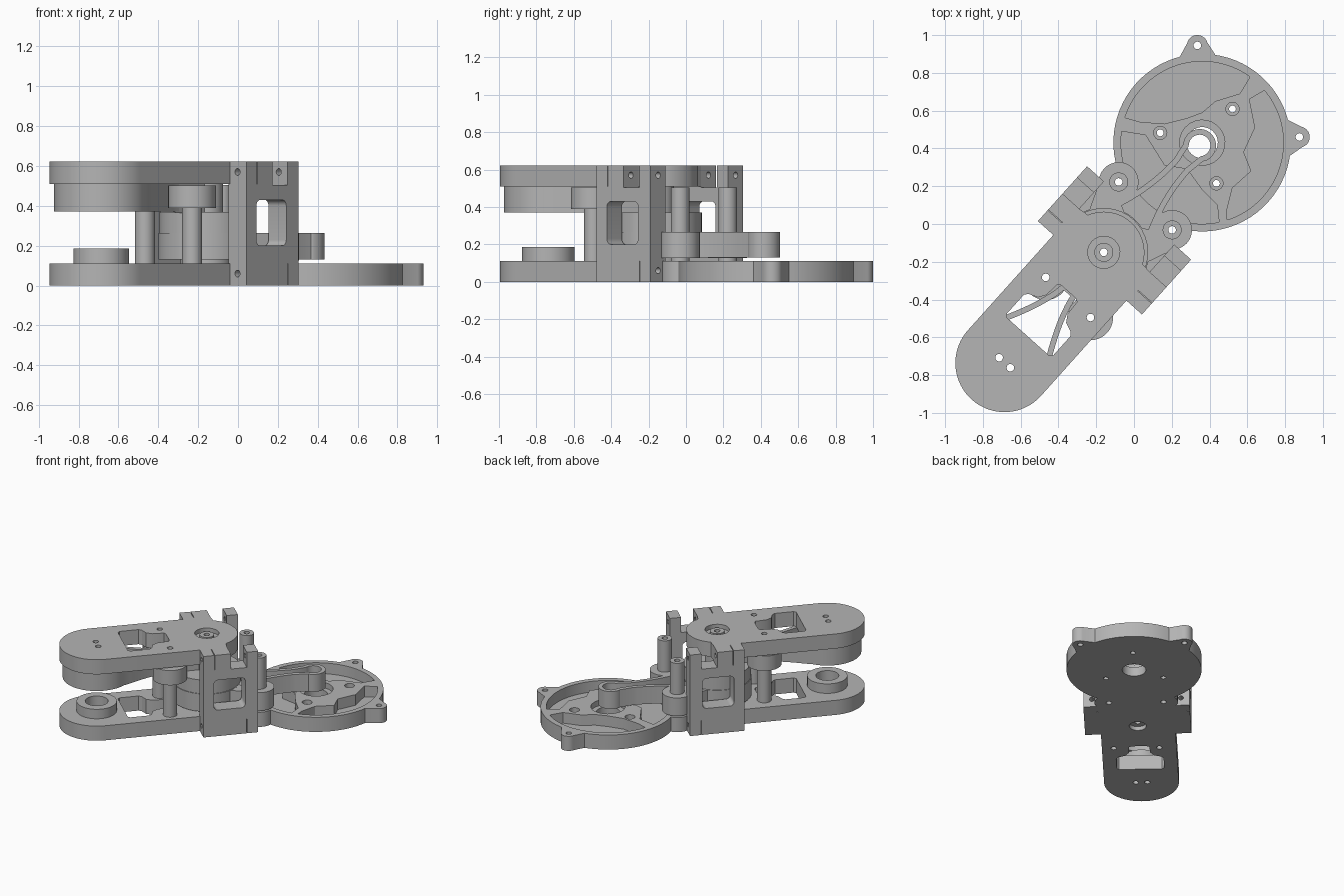
import bpy, bmesh
from math import sin, cos, radians
from mathutils import Matrix, Vector

cube = bpy.data.objects.get("Cube")
if cube:
    bpy.data.objects.remove(cube, do_unlink=True)

grey = bpy.data.materials.new("machined grey")
grey.use_nodes = True
tone = (0.46, 0.46, 0.46, 1)
grey.diffuse_color = tone
grey.node_tree.nodes["Principled BSDF"].inputs["Base Color"].default_value = tone

# Parts are laid out along the arm: u lengthwise, v across, origin at the pivot
PLACE = Matrix.Translation((-0.16, -0.15, 0)) @ Matrix.Rotation(radians(48.1), 4, "Z")
AXES = {"z": lambda a, b, c: (a, b, c),
        "v": lambda a, b, c: (a, c, b),
        "u": lambda a, b, c: (c, a, b)}
DISC, TAIL, THICK, TOP = 0.78, -0.787, 0.112, 0.622


def arc(u, v, r, a0, a1, n=32):
    return [(u + r * cos(radians(a0 + (a1 - a0) * i / n)),
             v + r * sin(radians(a0 + (a1 - a0) * i / n))) for i in range(n + 1)]


def circle(u, v, r, n=40):
    return arc(u, v, r, 0, 360, n)[:-1]


def rect(u0, v0, u1, v1):
    return [(u0, v0), (u1, v0), (u1, v1), (u0, v1)]


def rounded(u0, v0, u1, v1, r):
    return (arc(u1 - r, v1 - r, r, 0, 90, 6) + arc(u0 + r, v1 - r, r, 90, 180, 6)
            + arc(u0 + r, v0 + r, r, 180, 270, 6) + arc(u1 - r, v0 + r, r, 270, 360, 6))


def mirrored(half):
    return half + [(u, -v) for u, v in reversed(half)]


def solid(name, faces, lo, hi, axis="z"):
    """Extrude flat faces from lo to hi along an axis."""
    bm = bmesh.new()
    for pts in faces:
        bm.faces.new([bm.verts.new(AXES[axis](a, b, lo)) for a, b in pts])
    bmesh.ops.remove_doubles(bm, verts=bm.verts, dist=0.0004)
    out = bmesh.ops.extrude_face_region(bm, geom=bm.faces[:])
    moved = [g for g in out["geom"] if isinstance(g, bmesh.types.BMVert)]
    bmesh.ops.translate(bm, verts=moved, vec=Vector(AXES[axis](0, 0, hi - lo)))
    bmesh.ops.recalc_face_normals(bm, faces=bm.faces)
    bm.transform(PLACE)
    mesh = bpy.data.meshes.new(name)
    bm.to_mesh(mesh)
    bm.free()
    mesh.materials.append(grey)
    obj = bpy.data.objects.new(name, mesh)
    bpy.context.collection.objects.link(obj)
    return obj


def combine(obj, outline, lo, hi, axis="z", op="DIFFERENCE"):
    """Cut a prism out of a part, or fuse one to it."""
    tool = solid("cutter", [outline], lo, hi, axis)
    tool.hide_render = True
    mod = obj.modifiers.new("cut", "BOOLEAN")
    mod.operation, mod.solver, mod.object = op, "EXACT", tool
    graph = bpy.context.evaluated_depsgraph_get()
    mesh = bpy.data.meshes.new_from_object(obj.evaluated_get(graph))
    obj.modifiers.clear()
    obj.data = mesh
    bpy.data.objects.remove(tool, do_unlink=True)


def drill(obj, spots, r, lo=-0.1, hi=1, axis="z"):
    for a, b in spots:
        combine(obj, circle(a, b, r, 24), lo, hi, axis)


def tube(name, u, v, r, bore, lo, hi):
    outer, inner = arc(u, v, r, 0, 360, 40), arc(u, v, bore, 0, 360, 40)
    quads = [[outer[i], outer[i + 1], inner[i + 1], inner[i]] for i in range(40)]
    return solid(name, quads, lo, hi)


def wall(name, path, thick, lo, hi):
    """Thin upright wall following a path."""
    sides = []
    for i, p in enumerate(path):
        t = Vector(path[min(i + 1, len(path) - 1)]) - Vector(path[max(i - 1, 0)])
        n = Vector((-t.y, t.x)).normalized() * thick / 2
        sides.append((tuple(Vector(p) + n), tuple(Vector(p) - n)))
    quads = [[a[0], b[0], b[1], a[1]] for a, b in zip(sides, sides[1:])]
    return solid(name, quads, lo, hi)


# Shared openings of both arms
window = mirrored([(-0.28, 0.05), (-0.29, 0.07), (-0.37, 0.075), (-0.41, 0.1),
                   (-0.43, 0.15), (-0.45, 0.165), (-0.585, 0.165), (-0.6, 0.15)])
pins = [(-0.304, -0.178), (-0.304, 0.14)]
tail_holes = [(-0.785, 0.04), (-0.785, -0.04)]
lobes = [(0.33, 0.19), (0.33, -0.19)]

# Upper arm with a rounded nose at the pivot
nose = arc(0, 0, 0.215, 0, 65, 14) + [(0.085, 0.25), (-0.11, 0.25), (-0.11, 0.26)]
upper = solid("upper_arm", [mirrored(nose[1:] + arc(TAIL, 0, 0.26, 90, 178, 24))], 0.51, TOP)
combine(upper, window, 0.4, 0.7)
drill(upper, pins + tail_holes, 0.02)
drill(upper, [(0, 0)], 0.085, 0.59, 0.7)
drill(upper, [(0, 0)], 0.02)
tube("upper_pivot_washer", 0, 0, 0.05, 0.02, 0.585, 0.612)

# Lower arm fused to the round base
tip = arc(0.33, 0.19, 0.1, 0, 130, 12) + [(0.26, 0.25), (-0.11, 0.25), (-0.11, 0.26)]
base = solid("lower_arm_and_round_base",
             [mirrored(tip + arc(TAIL, 0, 0.26, 90, 178, 24))], 0, THICK)
combine(base, circle(DISC, 0, 0.47, 72), 0, THICK, op="UNION")
for s in (1, -1):
    # Screw ear with a flared root
    ear = arc(DISC + 0.366, 0.363, 0.055, -30, 120, 14)
    ear += [(DISC + 0.25, 0.39), (DISC + 0.2, 0.36), (DISC + 0.36, 0.2), (DISC + 0.39, 0.25)]
    combine(base, [(u, s * v) for u, v in ear], 0, THICK, op="UNION")
combine(base, window, -0.1, 0.3)
drill(base, lobes + pins + tail_holes, 0.02)
drill(base, [(DISC + 0.366, 0.363), (DISC + 0.366, -0.363)], 0.02)
drill(base, [(TAIL, 0)], 0.08, 0.03, 0.3)
drill(base, [(0, 0)], 0.06, -0.1, 0.03)
drill(base, [(0, 0)], 0.02)

# Recessed pockets in the round base, given by arc range and inner edge
pockets = [
    (54, 162, [(-0.33, 0.11), (-0.2, 0.1), (-0.08, 0.13), (0.0, 0.16), (0.07, 0.22), (0.2, 0.26)]),
    (-72, 40, [(0.25, 0.23), (0.28, 0.08), (0.22, -0.05), (0.26, -0.15), (0.16, -0.24), (0.13, -0.36)][::1]),
    (172, 282, [(0.08, -0.33), (0.0, -0.25), (-0.08, -0.14), (-0.2, -0.12), (-0.3, 0.04)]),
]
to_local = Matrix.Rotation(radians(-48.1), 2)
for a0, a1, inner in pockets:
    pts = arc(0, 0, 0.43, a0, a1, 30) + inner
    if a0 < 0:
        pts = arc(0, 0, 0.43, a0, a1, 30) + inner
    local = [to_local @ Vector(p) for p in pts]
    combine(base, [(p.x + DISC, p.y) for p in local], 0.03, 0.3)
drill(base, [(DISC, 0)], 0.12, 0.07, 0.3)
drill(base, [(DISC, 0)], 0.083)
for du, dv in ((-0.11, 0.2), (0.24, 0), (-0.11, -0.2)):
    drill(base, [(DISC + du, dv)], 0.035, 0.08, 0.3)
    drill(base, [(DISC + du, dv)], 0.018)

# Side posts with window, top notch, seams and screw holes
for side, s in (("left", 1), ("right", -1)):
    post = solid(side + "_side_post", [rect(-0.11, s * 0.25, 0.28, s * 0.37)], 0, TOP)
    combine(post, rounded(-0.035, 0.2, 0.19, 0.43, 0.03), -0.5, 0.5, "v")
    combine(post, rect(0.085, 0.505, 0.2, 0.8), -0.5, 0.5, "v")
    combine(post, rect(-0.032, 0.51, -0.028, 0.7), s * 0.27, s * 0.4, "v")
    combine(post, rect(0.198, -0.1, 0.202, 0.11), s * 0.27, s * 0.4, "v")
    drill(post, [(s * 0.31, 0.57), (s * 0.31, 0.06)], 0.017, -0.3, 0.5, "u")

# Central pivot stack
tube("pivot_bearing", 0, 0, 0.13, 0.02, 0.1, 0.132)
tube("lower_hub", 0, 0, 0.24, 0.02, 0.13, 0.265)
tube("middle_hub", 0, 0, 0.235, 0.02, 0.265, 0.37)
tube("upper_hub", 0, 0, 0.085, 0.02, 0.37, 0.515)

# Lower lever: bosses, webs, standoffs and the long loop
for side, s in (("left", 1), ("right", -1)):
    tube(side + "_boss", 0.33, s * 0.19, 0.105, 0.02, 0.126, 0.265)
    tube(side + "_boss_standoff", 0.33, s * 0.19, 0.05, 0.02, 0.1, 0.505)
    web = [(0.1, 0.2), (0.27, 0.27), (0.26, 0.12), (0.22, 0.04), (0.1, 0.04)]
    solid(side + "_boss_web", [[(u, s * v) for u, v in web]], 0.131, 0.264)
run = [(0.2 + 0.035 * i, 0.04 + 0.09 * (1 - i / 12) ** 2) for i in range(13)]
loop = run + arc(0.76, 0, 0.072, 130, 4, 18)
wall("lower_lever_loop", mirrored(loop), 0.03, 0.131, 0.265)

# Upper lever: caps, standoffs and the wide loop
for side, (u, v) in zip(("right", "left"), pins):
    tube(side + "_cap", u, v, 0.12, 0.02, 0.39, 0.503)
    tube(side + "_cap_standoff", u, v, 0.05, 0.02, 0.1, 0.4)
run = [(-0.26 - 0.028 * i, 0.035 + 0.115 * (i / 12) ** 1.5) for i in range(13)]
loop = run + arc(TAIL, 0, 0.222, 50, 178, 28)
wall("upper_lever_loop", mirrored(loop), 0.03, 0.371, 0.512)
solid("upper_lever_neck", [rect(-0.29, -0.05, -0.06, 0.05)], 0.365, 0.511)

# Bearing ring on the tail of the lower arm
tube("tail_ring", TAIL, 0, 0.14, 0.08, 0.11, 0.185)

# Smooth the curved sides, keep the edges sharp
bpy.ops.object.select_all(action="DESELECT")
for obj in bpy.context.collection.objects:
    if obj.type == "MESH":
        obj.select_set(True)
        bpy.context.view_layer.objects.active = obj
bpy.ops.object.shade_smooth_by_angle()
